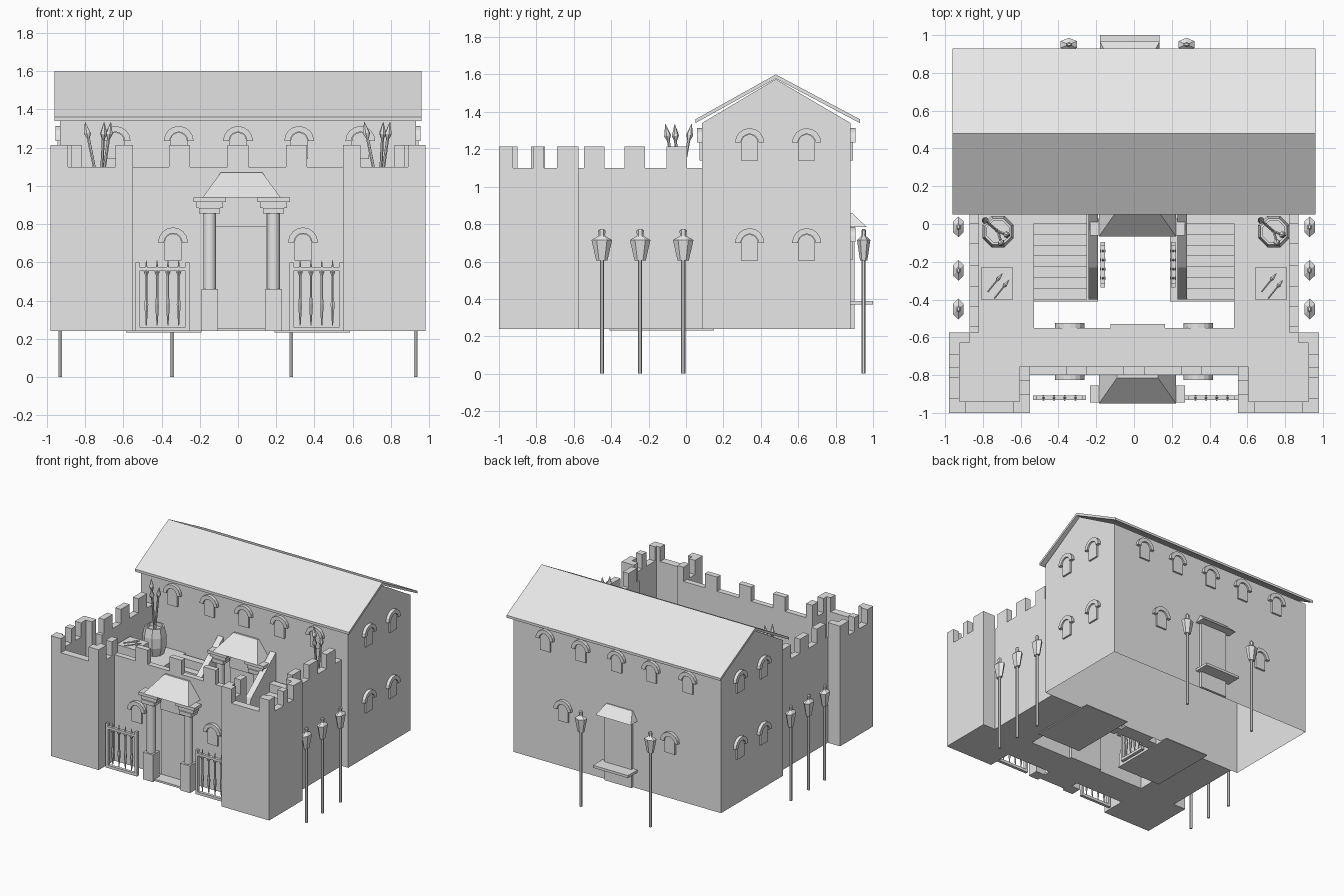
import bpy, bmesh, math
from mathutils import Vector, Matrix

if "Cube" in bpy.data.objects:
    bpy.data.objects.remove(bpy.data.objects["Cube"])

stone = bpy.data.materials.new("pale grey stone")
stone.use_nodes = True
GREY = (0.8, 0.8, 0.8, 1)
stone.diffuse_color = GREY
stone.node_tree.nodes["Principled BSDF"].inputs["Base Color"].default_value = GREY

BASE, WALK, PARAPET, CREST = 0.24, 0.78, 1.1, 1.215


def finish(name, bm, smooth=False):
    bmesh.ops.recalc_face_normals(bm, faces=bm.faces)
    mesh = bpy.data.meshes.new(name)
    bm.to_mesh(mesh)
    bm.free()
    mesh.materials.append(stone)
    ob = bpy.data.objects.new(name, mesh)
    bpy.context.scene.collection.objects.link(ob)
    if smooth:
        bpy.ops.object.select_all(action='DESELECT')
        ob.select_set(True)
        bpy.context.view_layer.objects.active = ob
        bpy.ops.object.shade_smooth_by_angle(angle=math.radians(50))
    return ob


def box(name, x0, x1, y0, y1, z0, z1):
    bm = bmesh.new()
    size = Matrix.Diagonal((abs(x1 - x0), y1 - y0, z1 - z0, 1))
    mid = Matrix.Translation(((x0 + x1) / 2, (y0 + y1) / 2, (z0 + z1) / 2))
    bmesh.ops.create_cube(bm, size=1, matrix=mid @ size)
    return finish(name, bm)


def prism(name, pts, depth, loc, turn=0, open_bottom=False):
    """Outline in local x, z pushed towards local -y, then turned about z."""
    bm = bmesh.new()
    place = Matrix.Translation(loc) @ Matrix.Rotation(math.radians(turn), 4, 'Z')
    back = [bm.verts.new(place @ Vector((u, 0, z))) for u, z in pts]
    front = [bm.verts.new(place @ Vector((u, -depth, z))) for u, z in pts]
    bm.faces.new(back)
    bm.faces.new(front[::-1])
    n = len(pts)
    for i in range(1 if open_bottom else 0, n):
        j = (i + 1) % n
        bm.faces.new((back[i], front[i], front[j], back[j]))
    return finish(name, bm)


def lathe(name, rings, loc, sides=8, squash=1, smooth=False):
    """Stack of (radius, height) rings."""
    bm = bmesh.new()
    loops = [[bm.verts.new((loc[0] + r * squash * math.cos(2 * math.pi * (i + .5) / sides),
                            loc[1] + r * math.sin(2 * math.pi * (i + .5) / sides), loc[2] + z))
              for i in range(sides)] for r, z in rings]
    for a, b in zip(loops, loops[1:]):
        for i in range(sides):
            j = (i + 1) % sides
            bm.faces.new((a[i], a[j], b[j], b[i]))
    bm.faces.new(loops[0])
    bm.faces.new(loops[-1])
    return finish(name, bm, smooth)


def spear(name, start, end, r=0.007, blade=0.09):
    """Shaft with a leaf-shaped head, laid from start to end."""
    start, end = Vector(start), Vector(end)
    d = end - start
    h = d.length
    ob = lathe(name, [(r, 0), (r, h - blade), (r * 2.4, h - blade * .7), (.001, h)], (0, 0, 0), 6)
    ob.data.transform(Matrix.Translation(start) @ d.to_track_quat('Z', 'Y').to_matrix().to_4x4())


def window(x, y, z, turn):
    """Arched panel under a projecting half-ring hood."""
    def arc(r, n=8):
        return [(r * math.cos(math.pi * i / n), .095 + r * math.sin(math.pi * i / n)) for i in range(n + 1)]
    prism("window_panel", [(-.045, 0), (.045, 0)] + arc(.045), .014, (x, y, z), turn)
    prism("window_hood", arc(.078) + arc(.047)[::-1], .025, (x, y, z), turn)


def frustum(name, x0, x1, y_wall, y_out, z0, z1, inset):
    """Hipped canopy leaning against a wall."""
    bm = bmesh.new()
    low = [bm.verts.new(p) for p in ((x0, y_wall, z0), (x1, y_wall, z0), (x1, y_out, z0), (x0, y_out, z0))]
    y_top = y_wall + (y_out - y_wall) * .1
    top = [bm.verts.new(p) for p in ((x0 + inset, y_wall, z1), (x1 - inset, y_wall, z1),
                                     (x1 - inset, y_top, z1), (x0 + inset, y_top, z1))]
    bm.faces.new(low)
    bm.faces.new(top)
    for i in range(4):
        j = (i + 1) % 4
        bm.faces.new((low[i], low[j], top[j], top[i]))
    finish(name, bm)


def porch(y):
    """Columns, capitals and canopy around a doorway."""
    frustum("porch_canopy", -.185, .222, y, y - .15, .94, 1.07, .095)
    box("porch_door", -.115, .15, y - .02, y, BASE, .785)
    box("porch_lintel", -.115, .15, y - .03, y, .785, .94)
    box("porch_step", -.115, .15, y - .12, y, BASE, .255)
    for cx in (-.148, .186):
        cy = y - .1
        box("column_base", cx - .044, cx + .044, cy - .044, cy + .044, BASE, .46)
        lathe("column", [(.034, .46), (.034, .86)], (cx, cy, 0), 12, smooth=True)
        box("capital_lower", cx - .055, cx + .055, cy - .045, cy + .045, .855, .885)
        box("capital_middle", cx - .07, cx + .07, cy - .035, cy + .035, .885, .915)
        box("capital_upper", cx - .085, cx + .085, cy - .045, cy + .045, .915, .94)


def rack(cx, cy, along_y=False, length=.26):
    """Frame holding upright weapons."""
    def bar(name, a, b, z0, z1):
        t = .012
        if along_y:
            box(name, cx - t, cx + t, cy + a, cy + b, z0, z1)
        else:
            box(name, cx + a, cx + b, cy - t, cy + t, z0, z1)
    h = length / 2
    for s in (-1, 1):
        bar("rack_post", s * h - .01, s * h + .01, BASE, .6)
    bar("rack_foot", -h, h, BASE, .262)
    bar("rack_rail", -h, h, .555, .575)
    for i in range(4):
        o = (i - 1.5) * length / 4.6
        p = (cx, cy + o) if along_y else (cx + o, cy)
        lathe("rack_weapon", [(.003, .27), (.012, .38), (.007, .42), (.007, .53), (.016, .55),
                              (.007, .57), (.002, .61)], (*p, 0), 6)


# House: gabled shell open underneath, with a chevron roof
prism("house_walls", [(.085, BASE), (.88, BASE), (.88, 1.34), (.48, 1.575), (.085, 1.34)],
      1.86, (-.93, 0, 0), 90, open_bottom=True)
prism("house_roof", [(.05, 1.34), (.48, 1.578), (.93, 1.34), (.93, 1.36), (.48, 1.6), (.05, 1.36)],
      1.92, (-.96, 0, 0), 90)

# Windows
for x in (-.64, -.31, 0, .32, .64):
    window(x, .085, 1.14, 0)
    window(x, .88, 1.14, 180)
for x in (-.34, .34):
    window(x, -.8, .61, 0)
    window(x, -.55, .61, 180)
for s in (-1, 1):
    window(s * .48, .88, .61, 180)
    for y in (.34, .645):
        for z in (.605, 1.14):
            window(s * .93, y, z, s * 90)

# Front curtain wall with its parapet
box("front_wall", -.55, .55, -.8, -.55, BASE, WALK)
box("front_parapet", -.55, .55, -.8, -.755, WALK, PARAPET)
for x in (-.305, -.0, .305):
    box("front_merlon", x - .055, x + .055, -.8, -.755, PARAPET, CREST)
box("inner_gate_panel", -.125, .165, -.55, -.53, BASE, .785)

# Towers, side walls, stairs and the things standing on them, both sides
for s in (-1, 1):
    def side(name, a, b, *rest):
        box(name, min(s * a, s * b), max(s * a, s * b), *rest)

    side("tower", .55, .98, -1, -.575, BASE, WALK)
    for a, b, c, d in ((.925, .98, -1, -.575), (.55, .925, -1, -.94),
                       (.55, .605, -.94, -.755), (.87, .925, -.63, -.575)):
        side("tower_parapet", a, b, c, d, WALK, PARAPET)
    for a, b, c, d in ((.925, .98, -1, -.925), (.89, .925, -1, -.94), (.55, .64, -1, -.94),
                       (.55, .605, -.94, -.9), (.925, .98, -.815, -.76), (.925, .98, -.69, -.575),
                       (.87, .925, -.63, -.575), (.55, .605, -.83, -.755)):
        side("tower_merlon", a, b, c, d, PARAPET, CREST)

    side("side_wall", .53, .87, -.575, .085, BASE, WALK)
    side("side_parapet", .82, .87, -.575, .085, WALK, PARAPET)
    for y in (-.49, -.275, -.05):
        side("side_merlon", .82, .87, y - .055, y + .055, PARAPET, CREST)

    steps = 8
    run, rise = .46 / steps, (WALK - BASE) / steps
    for i in range(steps):
        side("stair_step", .25, .53, -.4 + i * run, -.4 + (i + 1) * run,
             BASE + max(0, i - 1) * rise, BASE + (i + 1) * rise)
    side("stair_plate", .19, .585, -.41, .15, .232, BASE)
    prism("stair_side", [(-.4, BASE), (.085, BASE), (.085, 1.0), (-.23, .75), (-.4, .32)],
          .05, (.23 if s > 0 else -.24, 0, 0), 90)

    bx = .01 + s * .73
    lathe("barrel", [(.07, 0), (.09, .07), (.09, .15), (.075, .22), (.062, .22), (.062, .19)],
          (bx, -.04, WALK), 8)
    for dx, dy in ((-.08, .07), (.02, -.07), (.055, -.02)):
        spear("barrel_spear", (bx - dx * .3, -.04 - dy * .3, .82), (bx + dx, -.04 + dy, 1.335), .008)

    cx = s * .725
    box("crate", cx - .085, cx + .085, -.4, -.23, WALK, .96)
    for o in (0, .035):
        spear("crate_sword", (cx - .05 + o, -.36 - o, .967), (cx + .03 + o, -.26 - o, .967), .005, .05)

# Porches and the back doorway
porch(-.8)
porch(.085)
box("back_door", -.14, .1, .88, .9, BASE, .785)
frustum("back_canopy", -.18, .135, .88, .965, .785, .86, .04)
box("back_shelf", -.18, .135, .88, 1, .37, .39)

# Weapon racks
rack(-.395, -.92)
rack(.41, -.92)
rack(-.165, -.215, True, .22)
rack(.208, -.215, True, .22)

# Standing torches
spots = [(s * .93, y) for s in (-1, 1) for y in (-.45, -.245, -.015)] + [(-.345, .95), (.278, .95)]
for x, y in spots:
    lathe("torch_pole", [(.011, 0), (.011, .62)], (x, y, 0), 6)
    flat = .6 if abs(x) > .5 else 1.4
    r = 1 if flat < 1 else .65
    lathe("torch_head", [(.03 * r, .605), (.055 * r, .715), (.02 * r, .735), (.017 * r, .74),
                         (.02 * r, .765), (.01 * r, .775)], (x, y, 0), 6, flat)
